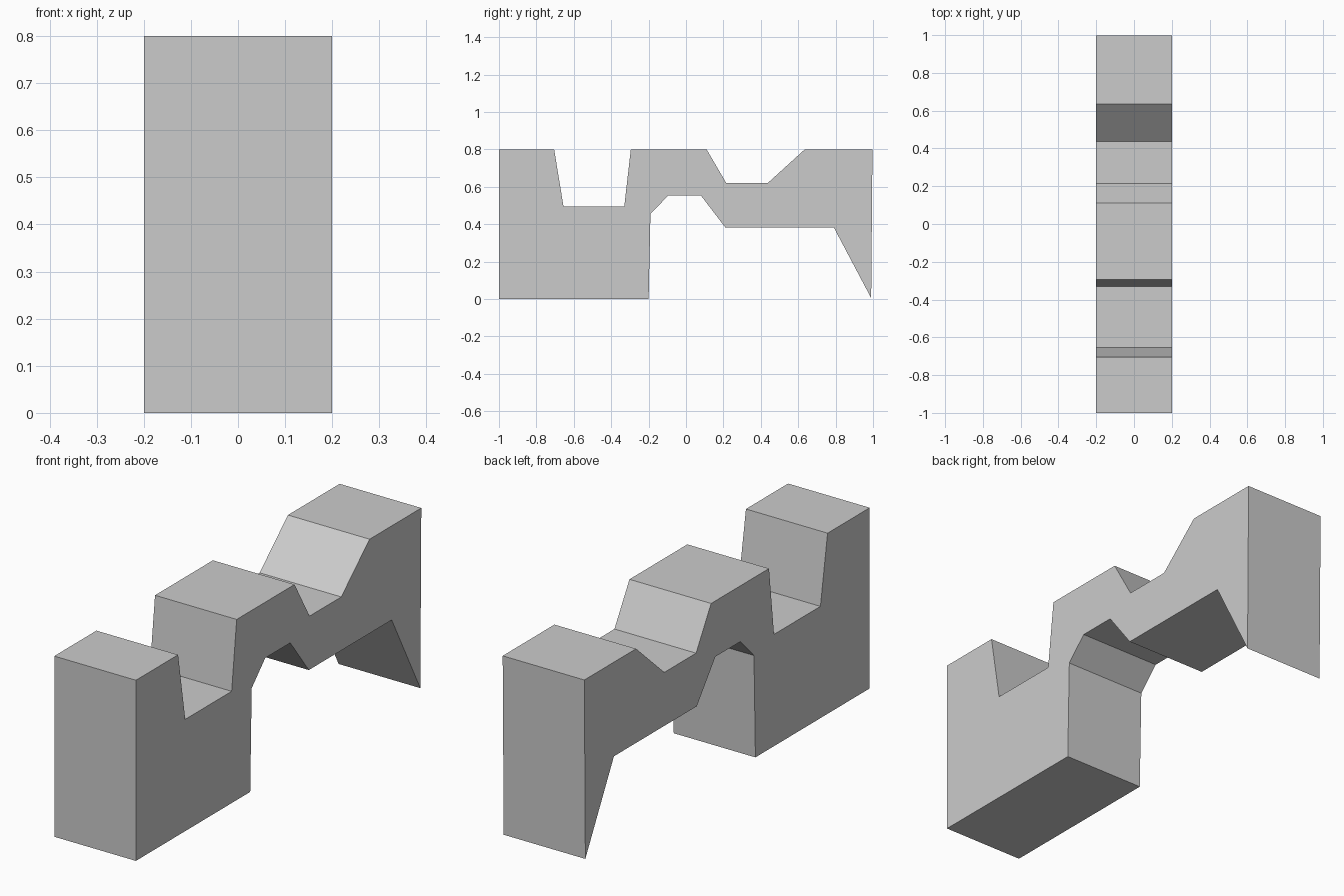
import bpy
import bmesh

cube = bpy.data.objects.get("Cube")
if cube:
    bpy.data.objects.remove(cube, do_unlink=True)

HALF_WIDTH = 0.2

# Side outline as (y, z), running round the block
underside = [(-1, 0), (-0.2, 0), (-0.19, 0.455), (-0.095, 0.553), (0.08, 0.553),
             (0.21, 0.383), (0.79, 0.383), (0.99, 0.005)]
top_side = [(0.997, 0.8), (0.635, 0.8), (0.437, 0.62), (0.215, 0.62), (0.11, 0.8),
            (-0.295, 0.8), (-0.33, 0.495), (-0.655, 0.495), (-0.705, 0.8), (-1, 0.8)]


def make_material(name, colour):
    mat = bpy.data.materials.new(name)
    mat.use_nodes = True
    mat.diffuse_color = colour
    mat.node_tree.nodes["Principled BSDF"].inputs["Base Color"].default_value = colour
    return mat


def extrude_profile(name, outline, half_width, mat):
    """Extrude a side outline symmetrically across x."""
    bm = bmesh.new()
    face = bm.faces.new([bm.verts.new((-half_width, y, z)) for y, z in outline])
    result = bmesh.ops.extrude_face_region(bm, geom=[face], use_keep_orig=True)
    moved = [g for g in result["geom"] if isinstance(g, bmesh.types.BMVert)]
    bmesh.ops.translate(bm, verts=moved, vec=(2 * half_width, 0, 0))
    bmesh.ops.recalc_face_normals(bm, faces=bm.faces)
    mesh = bpy.data.meshes.new(name)
    bm.to_mesh(mesh)
    bm.free()
    mesh.materials.append(mat)
    obj = bpy.data.objects.new(name, mesh)
    bpy.context.collection.objects.link(obj)
    return obj


# Notched block
grey = make_material("plain grey", (0.6, 0.6, 0.6, 1))
extrude_profile("notched_block", underside + top_side, HALF_WIDTH, grey)
